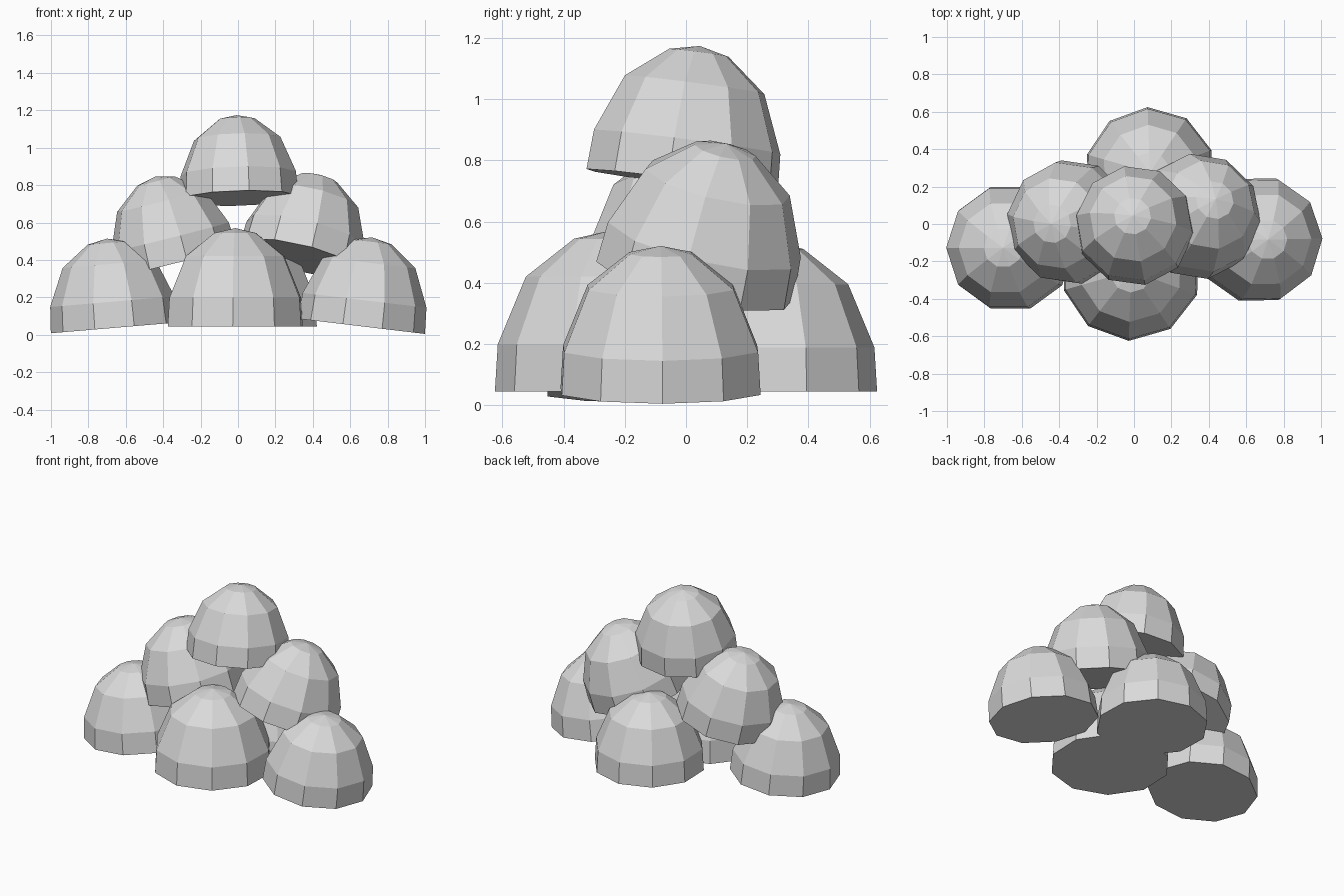
import bpy
import bmesh
from math import cos, sin, radians
from mathutils import Vector, Matrix

default_cube = bpy.data.objects.get("Cube")
if default_cube:
    bpy.data.objects.remove(default_cube, do_unlink=True)

# Single stone grey
grey = bpy.data.materials.new("stone_grey")
grey.use_nodes = True
colour = (0.7, 0.7, 0.7, 1.0)
grey.diffuse_color = colour
bsdf = next(n for n in grey.node_tree.nodes if n.type == 'BSDF_PRINCIPLED')
bsdf.inputs["Base Color"].default_value = colour

SIDES = 10
# Dome profile for unit radius: (radius, height)
PROFILE = [(1.0, 0.0), (0.975, 0.41), (0.73, 1.0), (0.31, 1.33)]
APEX = 1.4


def dome(name, centre, radius, lean=(0, 0), turn=0):
    """Faceted closed dome; lean is the x and y tilt of its axis."""
    bm = bmesh.new()
    rings = []
    for r, h in PROFILE:
        ring = []
        for i in range(SIDES):
            a = radians(turn + i * 360 / SIDES)
            ring.append(bm.verts.new((r * cos(a), r * sin(a), h)))
        rings.append(ring)
    tip = bm.verts.new((0, 0, APEX))
    bm.faces.new(rings[0][::-1])
    for i in range(SIDES):
        j = (i + 1) % SIDES
        for low, high in zip(rings, rings[1:]):
            bm.faces.new((low[i], low[j], high[j], high[i]))
        bm.faces.new((rings[-1][i], rings[-1][j], tip))
    up = Vector((0, 0, 1))
    tilt = up.rotation_difference(Vector((*lean, 1))).to_matrix().to_4x4()
    bm.transform(Matrix.Translation(centre) @ tilt @ Matrix.Scale(radius, 4))
    mesh = bpy.data.meshes.new(name)
    bm.to_mesh(mesh)
    bm.free()
    mesh.materials.append(grey)
    obj = bpy.data.objects.new(name, mesh)
    bpy.context.collection.objects.link(obj)
    return obj


# Bottom layer
dome("front_mound", (-0.015, -0.25, 0.045), 0.375, turn=16)
dome("back_mound", (0.085, 0.275, 0.045), 0.35, turn=20)
dome("left_mound", (0.66, -0.083, 0.045), 0.342, lean=(0.12, 0), turn=1)
dome("right_mound", (-0.66, -0.127, 0.037), 0.342, lean=(-0.085, 0))

# Middle layer
dome("upper_left_mound", (0.33, 0.03, 0.41), 0.335, lean=(0.24, 0.23), turn=-8)
dome("upper_right_mound", (-0.33, 0.01, 0.39), 0.335, lean=(-0.25, -0.02), turn=-8)

# Top
dome("top_mound", (0.005, -0.013, 0.73), 0.32, lean=(-0.03, 0.13), turn=-8)
